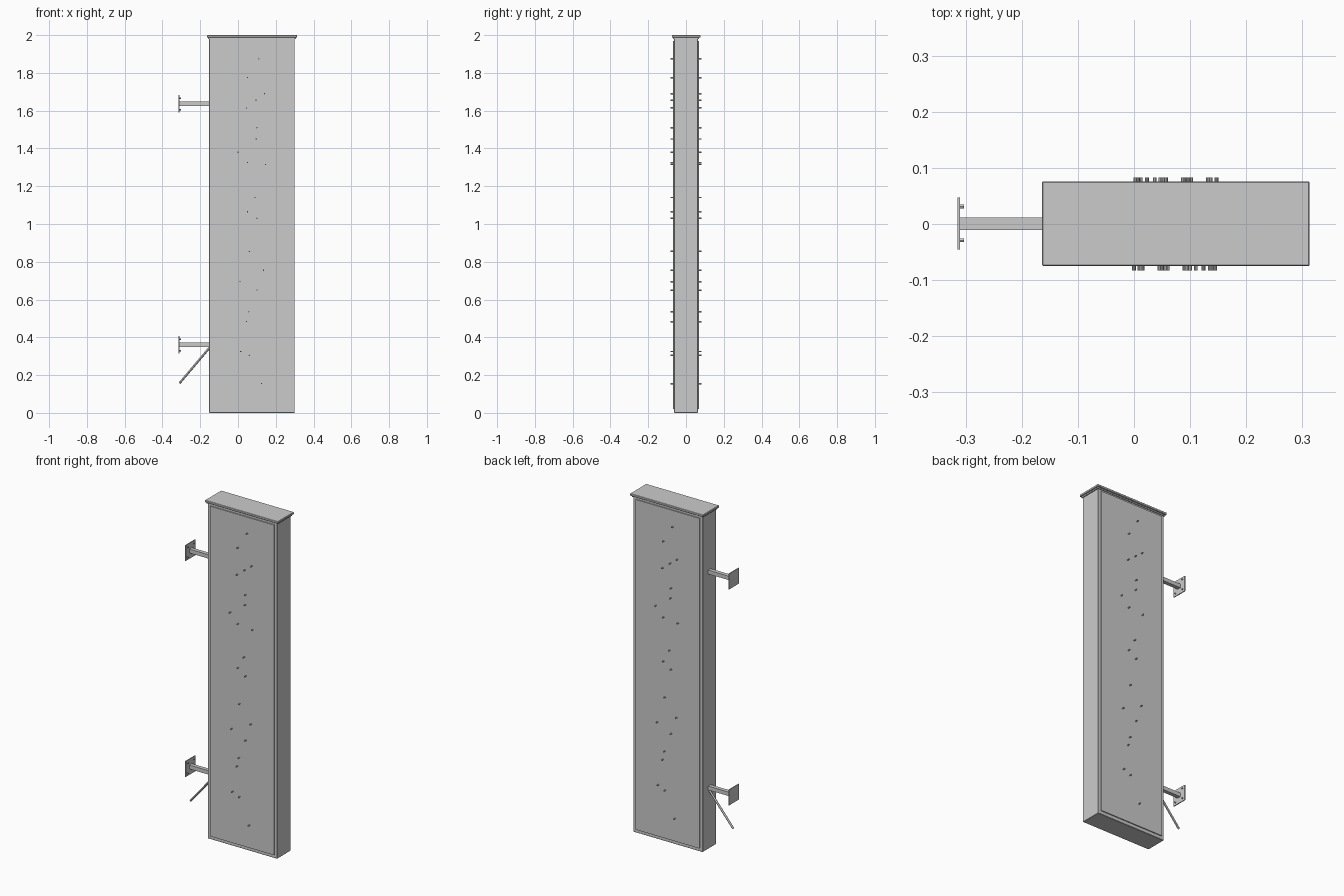
import bpy
import bmesh
from mathutils import Matrix, Vector

old = bpy.data.objects.get("Cube")
if old:
    bpy.data.objects.remove(old, do_unlink=True)

grey = bpy.data.materials.new("painted grey metal")
grey.use_nodes = True
GREY = (0.6, 0.6, 0.6, 1)
grey.diffuse_color = GREY
grey.node_tree.nodes["Principled BSDF"].inputs["Base Color"].default_value = GREY


def finish(name, bm):
    mesh = bpy.data.meshes.new(name)
    bm.to_mesh(mesh)
    bm.free()
    mesh.materials.append(grey)
    obj = bpy.data.objects.new(name, mesh)
    bpy.context.collection.objects.link(obj)
    return obj


def box(name, x, y, z, bevel=0):
    """Box from (min, max) pairs, with an optional small bevel."""
    bm = bmesh.new()
    size = Vector([r[1] - r[0] for r in (x, y, z)])
    mid = Vector([(r[1] + r[0]) / 2 for r in (x, y, z)])
    bmesh.ops.create_cube(bm, size=1, matrix=Matrix.LocRotScale(mid, None, size))
    obj = finish(name, bm)
    if bevel:
        mod = obj.modifiers.new("edge", "BEVEL")
        mod.width = bevel
        mod.segments = 1


def add_rod(bm, a, b, radius, sides):
    a, b = Vector(a), Vector(b)
    turn = (b - a).to_track_quat("Z", "Y")
    bmesh.ops.create_cone(bm, cap_ends=True, segments=sides, radius1=radius, radius2=radius,
                          depth=(b - a).length, matrix=Matrix.LocRotScale((a + b) / 2, turn, None))


# Tall cabinet with a two-step cap
box("cabinet", (-0.153, 0.3), (-0.063, 0.063), (0, 1.985), 0.002)
box("cap_molding", (-0.158, 0.306), (-0.068, 0.068), (1.98, 1.988))
box("cap", (-0.164, 0.313), (-0.075, 0.076), (1.987, 2.0), 0.002)

# Raised face panels
box("front_panel", (-0.135, 0.282), (-0.069, -0.06), (0.02, 1.97))
box("back_panel", (-0.135, 0.282), (0.06, 0.069), (0.02, 1.97))

# Scattered studs; the back repeats the front turned half round
STUDS = [(.11, 1.875), (.05, 1.775), (.14, 1.69), (.095, 1.655), (.045, 1.615), (.1, 1.51),
         (.097, 1.45), (0, 1.38), (.05, 1.325), (.145, 1.315), (.09, 1.14), (.05, 1.065),
         (.1, 1.03), (.06, .855), (.135, .755), (.01, .695), (.1, .65), (.057, .535),
         (.045, .483), (.015, .325), (.06, .305), (.124, .155)]
for side, name in ((-1, "front_studs"), (1, "back_studs")):
    bm = bmesh.new()
    for x, z in STUDS:
        px = x if side < 0 else 0.147 - x
        add_rod(bm, (px, side * 0.065, z), (px, side * 0.083, z), 0.0035, 10)
    finish(name, bm)

# Wall brackets: arm, plate and four bolts
for label, z in (("upper", 1.636), ("lower", 0.36)):
    box(label + "_bracket_arm", (-0.311, -0.15), (-0.011, 0.012), (z - 0.0115, z + 0.0115))
    box(label + "_bracket_plate", (-0.315, -0.31), (-0.045, 0.047), (z - 0.046, z + 0.046))
    bm = bmesh.new()
    for dy in (-0.029, 0.031):
        for dz in (-0.03, 0.03):
            add_rod(bm, (-0.311, dy, z + dz), (-0.303, dy, z + dz), 0.004, 6)
    finish(label + "_bracket_bolts", bm)

# Slanted conduit below the lower bracket
bm = bmesh.new()
add_rod(bm, (-0.145, 0, 0.352), (-0.31, 0, 0.157), 0.006, 12)
conduit = finish("conduit", bm)
bpy.context.view_layer.objects.active = conduit
conduit.select_set(True)
bpy.ops.object.shade_smooth_by_angle()
